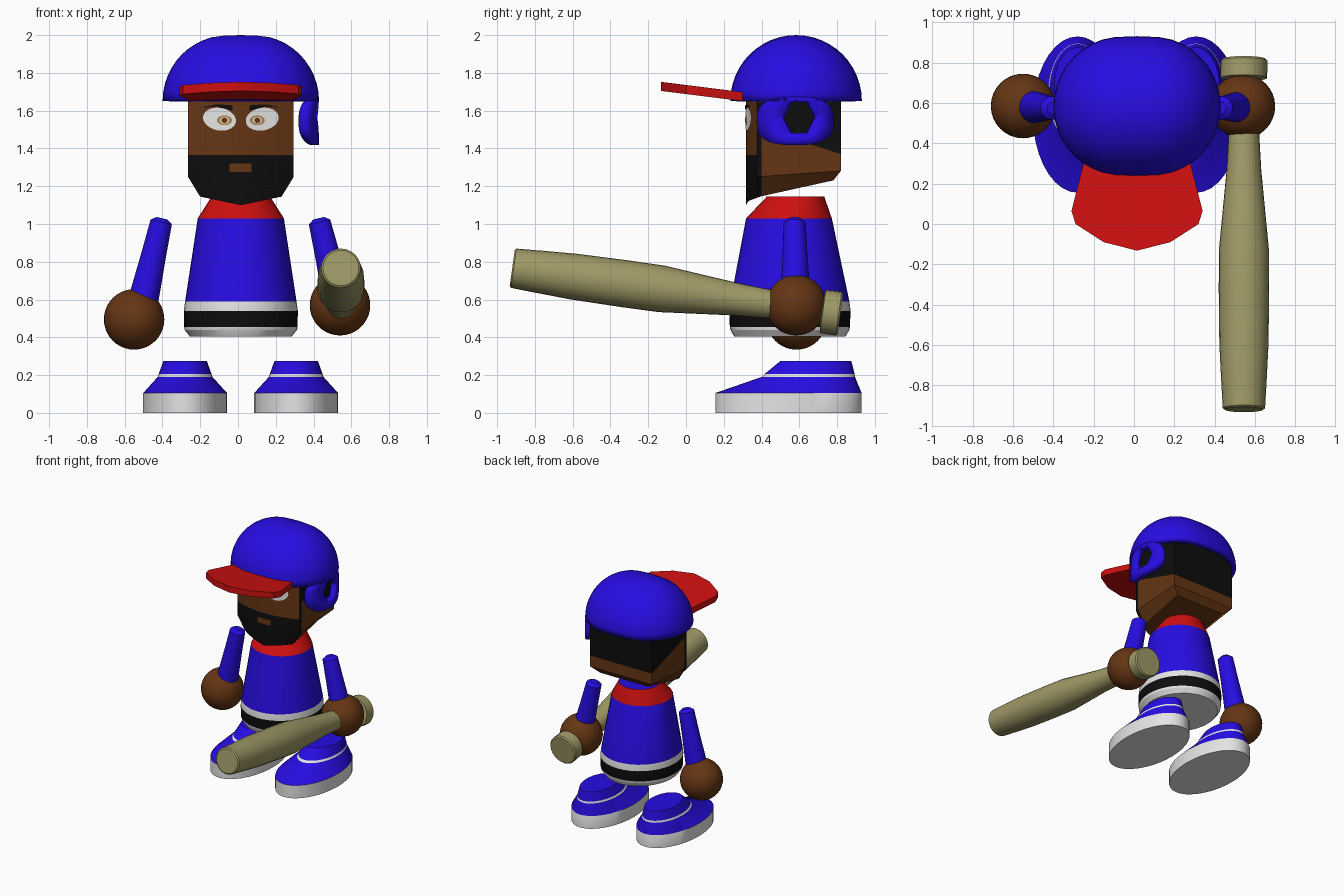
import bpy, bmesh, math
from mathutils import Vector

if "Cube" in bpy.data.objects:
    bpy.data.objects.remove(bpy.data.objects["Cube"])

CX = 0.015  # symmetry axis of the figure


def material(name, rgb):
    m = bpy.data.materials.new(name)
    m.diffuse_color = (*rgb, 1)
    m.use_nodes = True
    m.node_tree.nodes["Principled BSDF"].inputs["Base Color"].default_value = m.diffuse_color
    return m


BLUE = material("blue", (0.02, 0.004, 0.76))
RED = material("red", (0.62, 0.005, 0.005))
WHITE = material("white", (0.78, 0.78, 0.78))
BLACK = material("black", (0.004, 0.004, 0.004))
SKIN = material("skin brown", (0.13, 0.036, 0.007))
WOOD = material("bat wood", (0.35, 0.32, 0.135))
IRIS = material("iris tan", (0.45, 0.24, 0.06))


def finish(name, bm, mats, angle=35, recalc=True):
    if recalc:
        bmesh.ops.recalc_face_normals(bm, faces=bm.faces)
    me = bpy.data.meshes.new(name)
    bm.to_mesh(me)
    bm.free()
    for m in mats:
        me.materials.append(m)
    ob = bpy.data.objects.new(name, me)
    bpy.context.collection.objects.link(ob)
    bpy.ops.object.select_all(action='DESELECT')
    ob.select_set(True)
    bpy.context.view_layer.objects.active = ob
    bpy.ops.object.shade_smooth_by_angle(angle=math.radians(angle))
    return ob


def loft(name, rings, mats, pick=lambda band, i: 0, caps=(0, 0), angle=35):
    """Skin equal-sized rings; pick(band, i) gives the material slot."""
    bm = bmesh.new()
    vs = [[bm.verts.new(p) for p in r] for r in rings]
    n = len(rings[0])
    for b in range(len(rings) - 1):
        for i in range(n):
            j = (i + 1) % n
            f = bm.faces.new((vs[b][i], vs[b][j], vs[b + 1][j], vs[b + 1][i]))
            f.material_index = pick(b, i)
    bm.faces.new(vs[0]).material_index = caps[0]
    bm.faces.new(vs[-1]).material_index = caps[1]
    return finish(name, bm, mats, angle)


def ellipse(cx, cy, z, rx, ry, n=36):
    return [(cx + rx * math.cos(2 * math.pi * i / n),
             cy + ry * math.sin(2 * math.pi * i / n), z) for i in range(n)]


def tube(name, start, end, profile, mat, n=24):
    """Round profile of (distance, radius) along the line start -> end."""
    a = Vector(start)
    d = (Vector(end) - a).normalized()
    q = d.to_track_quat('Z', 'Y')
    rings = [[a + d * t + q @ Vector(p) for p in ellipse(0, 0, 0, r, r, n)]
             for t, r in profile]
    return loft(name, rings, [mat])


# Body: jersey, belt and collar in one turned shape
body = [(0.405, 0.55, 0.27, 0.295), (0.44, 0.55, 0.298, 0.315), (0.455, 0.55, 0.3, 0.318),
        (0.54, 0.55, 0.302, 0.321), (0.59, 0.55, 0.295, 0.315),
        (1.03, 0.545, 0.228, 0.227), (1.145, 0.58, 0.155, 0.152)]
bands = [1, 1, 2, 1, 0, 3]
loft("body", [ellipse(CX, cy, z, rx, ry) for z, cy, rx, ry in body],
     [BLUE, WHITE, BLACK, RED], lambda b, i: bands[b], (1, 0), 20)

# Shoes: sole, upper, stripe, ankle
shoe = [(0, 0.155, 0.93, 0.222), (0.105, 0.155, 0.93, 0.222), (0.19, 0.40, 0.895, 0.145),
        (0.205, 0.415, 0.893, 0.14), (0.275, 0.50, 0.875, 0.115)]
for side, x in (("left", -0.28), ("right", 0.308)):
    loft(side + "_shoe",
         [ellipse(x, (f + b) / 2, z, w, (b - f) / 2) for z, f, b, w in shoe],
         [BLUE, WHITE], lambda b, i: (1, 0, 1, 0)[b], (1, 0), 30)

# Arms and hands
for side, top, end, hand in (
        ("left", (-0.402, 0.575, 1.03), (-0.505, 0.58, 0.58), (-0.55, 0.585, 0.495)),
        ("right", (0.427, 0.575, 1.03), (0.53, 0.58, 0.60), (0.54, 0.583, 0.57))):
    tube(side + "_arm", top, end, [(0, 0.03), (0.02, 0.058), (0.2, 0.066), (0.44, 0.08)], BLUE)
    bm = bmesh.new()
    bmesh.ops.create_uvsphere(bm, u_segments=32, v_segments=20, radius=0.16)
    bmesh.ops.translate(bm, verts=bm.verts, vec=hand)
    finish(side + "_hand", bm, [SKIN])

# Bat, with knob behind the hand
tube("bat", (0.545, -0.92, 0.767), (0.545, 0.72, 0.538),
     [(0, 0.095), (0.008, 0.105), (0.15, 0.113), (0.33, 0.122), (0.6, 0.125), (0.8, 0.124),
      (1.0, 0.105), (1.2, 0.086), (1.36, 0.077), (1.655, 0.072), (1.66, 0.115),
      (1.745, 0.117), (1.755, 0.108)], WOOD)


# Head: convex front, flat sides and back, tapered jaw
def face_y(x):
    return 0.317 + 0.058 * ((x - CX) / 0.28) ** 2


front = [(CX - 0.28 + 0.07 * i, face_y(CX - 0.28 + 0.07 * i)) for i in range(9)]
section = front + [(CX + 0.28, 0.40), (CX + 0.28, 0.82), (CX - 0.28, 0.82), (CX - 0.28, 0.40)]
upper, hairline, jaw, chin = [], [], [], []
for i, (x, y) in enumerate(section):
    is_front = i < 9
    dx = abs(x - CX)
    upper.append((x, y, 1.72))
    hairline.append((x, y, 1.365 if is_front else 1.37 + (0.82 - y) * 0.32))
    jaw.append((x, y, 1.25 + 0.07 * (y - 0.375)))
    chin.append((CX + (x - CX) * 0.77, y if y < 0.6 else 0.78,
                 1.10 + 0.045 * dx / 0.28 if is_front else 1.145 + 0.22 * (min(y, 0.78) - 0.39)))


def head_colour(band, i):
    if i in (8, 12):          # sideburns
        return 1
    if i < 8:                 # face above, beard below
        return 1 if band > 0 else 0
    return 1 if band == 0 else 0   # hair above, neck skin below


loft("head", [upper, hairline, jaw, chin], [SKIN, BLACK], head_colour, (1, 0), 25)


# Face details: thin plates following the face curve
def plate(name, outline, mat, lift):
    bm = bmesh.new()
    bm.faces.new([bm.verts.new((x, face_y(x) - lift, z)) for x, z in outline])
    finish(name, bm, [mat], recalc=False)


def oval(cx, cz, rx, rz, tilt=0, n=28):
    pts = []
    for i in range(n):
        a = 2 * math.pi * i / n
        u, v = rx * math.cos(a), rz * math.sin(a)
        pts.append((cx + u * math.cos(tilt) - v * math.sin(tilt),
                    cz + u * math.sin(tilt) + v * math.cos(tilt)))
    return pts


for side, s in (("left", -1), ("right", 1)):
    plate(side + "_eye", oval(CX + s * 0.113, 1.555, 0.088, 0.06, s * 0.18), WHITE, 0.003)
    ix = CX + s * 0.087
    plate(side + "_iris", oval(ix, 1.549, 0.04, 0.026), IRIS, 0.005)
    plate(side + "_iris_ring", oval(ix, 1.549, 0.024, 0.018), WHITE, 0.0065)
    plate(side + "_pupil", oval(ix, 1.549, 0.016, 0.014), SKIN, 0.008)
    brow = [(0.045, 1.60), (0.13, 1.622), (0.215, 1.615), (0.13, 1.634), (0.045, 1.628)]
    pts = [(CX + s * x, z) for x, z in brow]
    plate(side + "_eyebrow", pts if s > 0 else pts[::-1], BLACK, 0.006)
plate("mouth", [(-0.045, 1.275), (0.072, 1.275), (0.072, 1.32), (-0.045, 1.32)], SKIN, 0.004)

# Helmet dome: hemisphere halves spread apart sideways, hollow
HY, HZ, HR, SPREAD = 0.583, 1.652, 0.348, 0.066
bm = bmesh.new()
bmesh.ops.create_uvsphere(bm, u_segments=40, v_segments=24, radius=HR)
bmesh.ops.delete(bm, geom=[v for v in bm.verts if v.co.z < -0.001], context='VERTS')
for v in bm.verts:
    if abs(v.co.x) > 0.001:
        v.co.x += math.copysign(min(SPREAD, abs(v.co.x)), v.co.x)
    v.co += Vector((CX, HY, HZ))
dome = finish("helmet_dome", bm, [BLUE], 40)
shell = dome.modifiers.new("thickness", 'SOLIDIFY')
shell.thickness = 0.045
shell.offset = -1

# Ear flap on one side, with a six-sided hole
N = 36


def power(v, e):
    return math.copysign(abs(v) ** e, v)


def flap_point(a, t):
    k = math.pi / 3
    r = 0.095 * math.cos(k / 2) / math.cos((a % k) - k / 2)
    hy, hz = 0.60 + r * math.cos(a), 1.563 + r * math.sin(a)
    oy, oz = 0.578 + 0.204 * power(math.cos(a), 0.7), 1.545 + 0.127 * power(math.sin(a), 0.7)
    y, z = hy + (oy - hy) * t, hz + (oz - hz) * t
    return CX + SPREAD + math.sqrt(HR ** 2 - (y - HY) ** 2), y, z


bm = bmesh.new()
rows = [[bm.verts.new(flap_point(2 * math.pi * i / N, t)) for i in range(N)] for t in (0, 0.5, 1)]
for r in range(2):
    for i in range(N):
        j = (i + 1) % N
        bm.faces.new((rows[r][i], rows[r + 1][i], rows[r + 1][j], rows[r][j]))
flap = finish("ear_flap", bm, [BLUE], 40, recalc=False)
shell = flap.modifiers.new("thickness", 'SOLIDIFY')
shell.thickness = 0.045
shell.offset = -1

# Visor: half outline mirrored, rising towards the front
half = [(0.265, 0.30), (0.325, 0.065), (0.305, 0.0), (0.165, -0.09)]
outline = half + [(0, -0.132)] + [(-x, y) for x, y in reversed(half)]
loft("visor", [[(CX + x, y, 1.712 - 0.125 * y + dz) for x, y in outline]
               for dz in (-0.024, 0.024)], [RED], angle=20)
